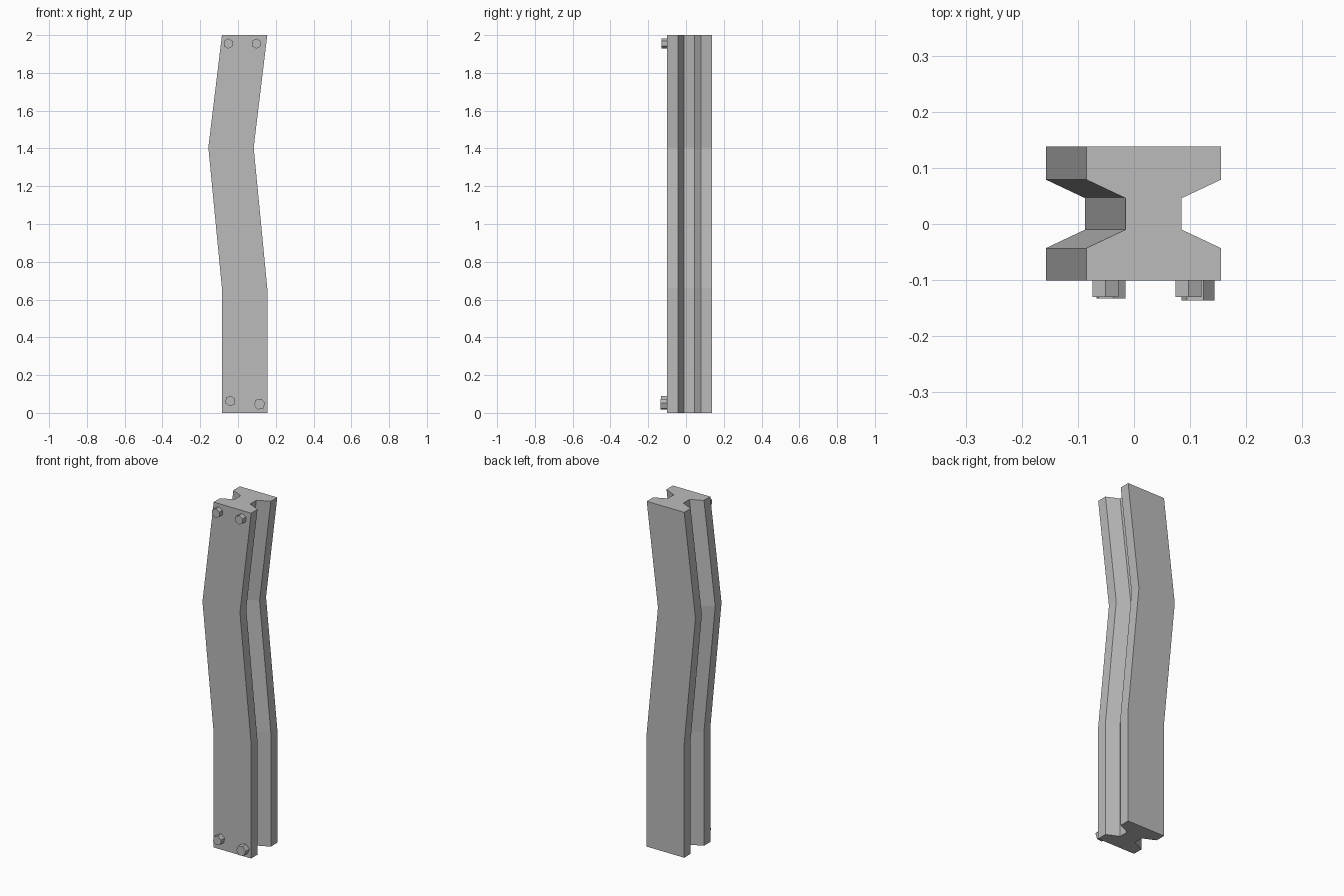
import bpy, bmesh, math
from mathutils import Matrix, Vector

cube = bpy.data.objects.get("Cube")
if cube:
    bpy.data.objects.remove(cube, do_unlink=True)

GREY = (0.5, 0.5, 0.5, 1)
steel = bpy.data.materials.new("grey_steel")
steel.use_nodes = True
steel.diffuse_color = GREY
steel.node_tree.nodes["Principled BSDF"].inputs["Base Color"].default_value = GREY


def finish(bm, name):
    bmesh.ops.recalc_face_normals(bm, faces=bm.faces)
    mesh = bpy.data.meshes.new(name)
    bm.to_mesh(mesh)
    bm.free()
    mesh.materials.append(steel)
    obj = bpy.data.objects.new(name, mesh)
    bpy.context.collection.objects.link(obj)
    return obj


# Beam: mirrored I-section swept up a bent path of (x, z) stations
half = [(0.12, -0.101), (0.12, -0.043), (0.05, -0.01),
        (0.05, 0.046), (0.12, 0.079), (0.12, 0.138)]
section = half + [(-x, y) for x, y in reversed(half)]
path = [(0.035, 0), (0.035, 0.66), (-0.037, 1.405), (0.035, 2)]

bm = bmesh.new()
rings = [[bm.verts.new((cx + x, y, z)) for x, y in section] for cx, z in path]
for low, high in zip(rings, rings[1:]):
    for i in range(len(section)):
        j = (i + 1) % len(section)
        bm.faces.new((low[i], low[j], high[j], high[i]))
bm.faces.new(rings[0])
bm.faces.new(rings[-1])
finish(bm, "bent_beam")


# Hexagonal bolt heads standing out of the front flange
def bolt(name, x, z, radius, front, turn):
    bm = bmesh.new()
    back = -0.095
    place = (Matrix.Translation((x, (front + back) / 2, z))
             @ Matrix.Rotation(math.radians(turn), 4, "Y")
             @ Matrix.Rotation(math.pi / 2, 4, "X"))
    bmesh.ops.create_cone(bm, cap_ends=True, segments=6, radius1=radius,
                          radius2=radius, depth=back - front, matrix=place)
    finish(bm, name)


bolt("upper_right_bolt", -0.051, 1.955, 0.027, -0.13, 0)
bolt("upper_left_bolt", 0.097, 1.955, 0.027, -0.13, 0)
bolt("lower_right_bolt", -0.041, 0.063, 0.028, -0.133, 8)
bolt("lower_left_bolt", 0.114, 0.046, 0.03, -0.136, 20)
